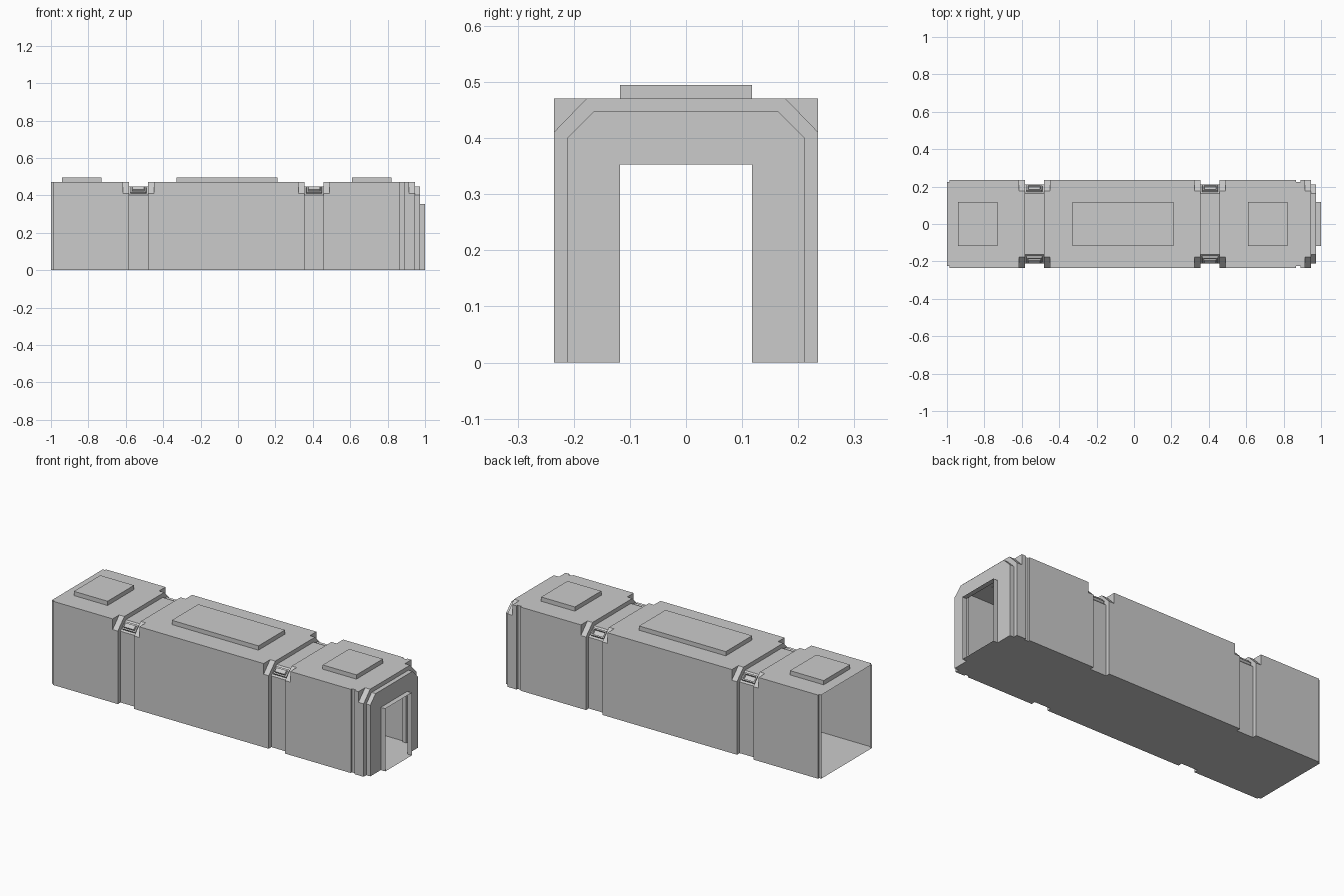
import bpy, bmesh
from mathutils import Vector

if "Cube" in bpy.data.objects:
    bpy.data.objects.remove(bpy.data.objects["Cube"], do_unlink=True)

grey = bpy.data.materials.new("panel grey")
grey.use_nodes = True
grey.diffuse_color = (0.6, 0.6, 0.6, 1)
grey.node_tree.nodes["Principled BSDF"].inputs["Base Color"].default_value = (0.6, 0.6, 0.6, 1)


def finish(bm, name):
    bmesh.ops.recalc_face_normals(bm, faces=bm.faces[:])
    mesh = bpy.data.meshes.new(name)
    bm.to_mesh(mesh)
    bm.free()
    mesh.materials.append(grey)
    obj = bpy.data.objects.new(name, mesh)
    bpy.context.collection.objects.link(obj)
    return obj


def section(side, top, cut_side=0.0, cut_top=0.0):
    """Half outline of an arch, from floor to roof, mirrored to a full loop."""
    half = [(side, 0), (side, top - cut_top), (side - cut_side, top)]
    return half + [(-y, z) for y, z in reversed(half)]


# Cross-sections
FULL = section(0.235, 0.471)
SLOT = section(0.225, 0.471)
CUT = section(0.235, 0.471, 0.058, 0.06)
GROOVE = section(0.211, 0.448, 0.047, 0.047)
DOOR = section(0.118, 0.353)

# Hollow shell: runs of constant section along x
GROOVES = (-0.533, 0.407)
runs = [(-1.0, -0.987, SLOT)]
start = -0.987
for c in GROOVES:
    runs += [(start, c - 0.083, FULL), (c - 0.083, c - 0.051, CUT),
             (c - 0.051, c + 0.051, GROOVE), (c + 0.051, c + 0.083, CUT)]
    start = c + 0.083
runs += [(start, 0.867, FULL), (0.867, 0.89, SLOT), (0.89, 0.915, FULL),
         (0.915, 0.947, CUT), (0.947, 0.972, GROOVE), (0.972, 1.0, DOOR)]

bm = bmesh.new()
previous = None
for x0, x1, outline in runs:
    for x in (x0, x1):
        ring = [bm.verts.new((x, y, z)) for y, z in outline]
        if previous:
            for i in range(len(ring)):
                j = (i + 1) % len(ring)
                bm.faces.new((previous[i], previous[j], ring[j], ring[i]))
        previous = ring
bmesh.ops.remove_doubles(bm, verts=bm.verts[:], dist=0.0005)
bmesh.ops.dissolve_degenerate(bm, edges=bm.edges[:], dist=0.0005)
finish(bm, "corridor_shell")

# Raised roof plates
for name, x0, x1 in (("rear", -0.94, -0.73), ("middle", -0.33, 0.21), ("front", 0.61, 0.82)):
    bm = bmesh.new()
    bmesh.ops.create_cube(bm, size=1)
    for v in bm.verts:
        v.co = Vector(((x0 + x1) / 2 + v.co.x * (x1 - x0), v.co.y * 0.235, 0.4825 + v.co.z * 0.025))
    finish(bm, name + "_roof_plate")

# Latches with a recessed slot on the groove chamfers
for c in GROOVES:
    for side, label in ((1, "left"), (-1, "right")):
        out = Vector((0, side, 1)).normalized()
        along = Vector((0, side, -1)).normalized()
        centre = Vector((c, side * 0.1875, 0.4245))
        bm = bmesh.new()
        bmesh.ops.create_cube(bm, size=1)
        bm.faces.ensure_lookup_table()
        face = max(bm.faces, key=lambda f: f.calc_center_median().z)
        for v in bm.verts:
            taper = 0.9 if v.co.z > 0 else 1
            p = v.co.copy()
            v.co = centre + Vector((p.x * 0.09 * taper, 0, 0)) + along * p.y * 0.046 * taper + out * p.z * 0.024
        face.normal_update()
        bmesh.ops.inset_region(bm, faces=[face], thickness=0.01)
        bmesh.ops.inset_region(bm, faces=[face], thickness=0.003, depth=-0.009)
        finish(bm, label + "_latch")
